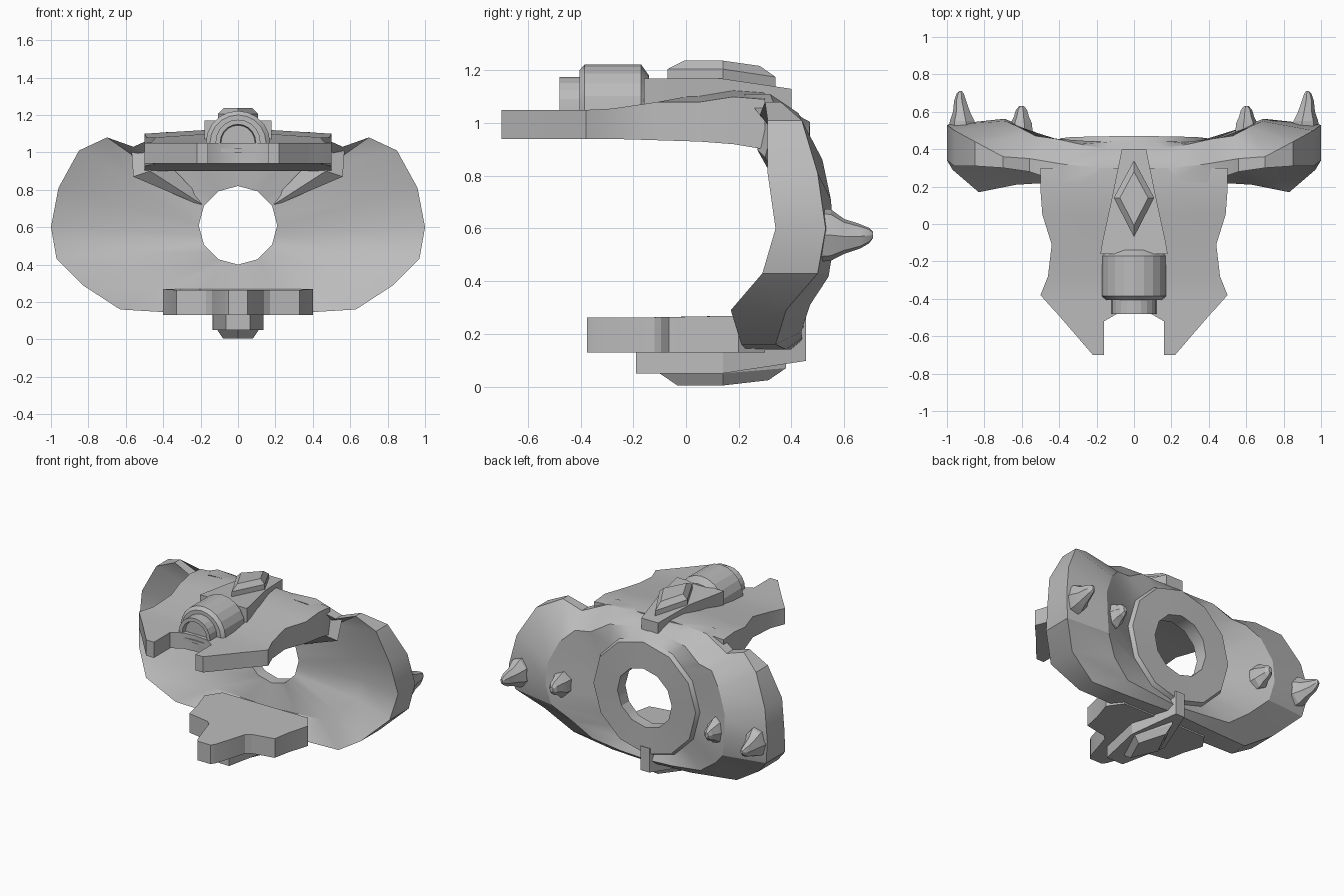
import bpy, bmesh, math
from mathutils import Vector

cube = bpy.data.objects.get("Cube")
if cube:
    bpy.data.objects.remove(cube, do_unlink=True)

grey = bpy.data.materials.new("plain_grey")
grey.use_nodes = True
colour = (0.5, 0.5, 0.5, 1)
grey.diffuse_color = colour
grey.node_tree.nodes["Principled BSDF"].inputs["Base Color"].default_value = colour


def loft(name, sections, cyclic=False, mirror=False, smooth=25):
    """Skin closed sections of equal length; cap the ends unless cyclic."""
    bm = bmesh.new()
    for side in ((1, -1) if mirror else (1,)):
        rings = [[bm.verts.new((x * side, y, z)) for x, y, z in s] for s in sections]
        n = len(rings[0])
        pairs = list(zip(rings, rings[1:]))
        if cyclic:
            pairs.append((rings[-1], rings[0]))
        else:
            bm.faces.new(rings[0])
            bm.faces.new(rings[-1])
        for a, b in pairs:
            for i in range(n):
                j = (i + 1) % n
                bm.faces.new((a[i], a[j], b[j], b[i]))
    if mirror:
        bmesh.ops.remove_doubles(bm, verts=bm.verts, dist=0.0005)
        # Drop the hidden walls where both halves meet
        inside = [f for f in bm.faces if all(abs(v.co.x) < 0.001 for v in f.verts)]
        bmesh.ops.delete(bm, geom=inside, context='FACES')
    bmesh.ops.recalc_face_normals(bm, faces=bm.faces)
    mesh = bpy.data.meshes.new(name)
    bm.to_mesh(mesh)
    bm.free()
    mesh.materials.append(grey)
    obj = bpy.data.objects.new(name, mesh)
    bpy.context.collection.objects.link(obj)
    bpy.ops.object.select_all(action='DESELECT')
    obj.select_set(True)
    bpy.context.view_layer.objects.active = obj
    bpy.ops.object.shade_smooth_by_angle(angle=math.radians(smooth))


def prism(name, half, levels):
    """Mirrored outline (x, y), stacked at heights z(y)."""
    outline = half + [(-x, y) for x, y in reversed(half)]
    loft(name, [[(x, y, z(y)) for x, y in outline] for z in levels])


# Curved back shell with a round hole: half rim as (x, z, front y, back y)
rim = [(0, 1.10, .25, .32), (.2, 1.11, .23, .30), (.38, 1.11, .22, .32),
       (.56, 1.03, .28, .35), (.70, 1.08, .30, .36), (.85, 1.01, .31, .44),
       (.96, .81, .31, .50), (1, .6, .34, .53), (.97, .43, .29, .5),
       (.83, .29, .17, .38), (.63, .16, .21, .34), (.3, .14, .23, .38),
       (0, .14, .22, .40)]
centre = Vector((0, .61))
sections = []
for k in range(24):
    side, i = (1, k) if k <= 12 else (-1, 24 - k)
    x, z, front, back = rim[i]
    a = math.radians(15 * i)
    ray = Vector((math.sin(a), math.cos(a)))
    if i % 2:  # twelve straight sides round the hole
        ray *= math.cos(math.radians(15))
    edge = Vector((x, z))
    lean = .012 * math.cos(a)
    hole, collar, base = (centre + ray * r for r in (.21, .395, .41))
    inner, outer = hole.lerp(edge, .6), base.lerp(edge, .5)
    wing = .065 * math.sin(a) + .02
    pts = [(hole, .37), (inner, .37 * .4 + front * .6 + .06), (edge, front),
           (edge, back), (outer, .43 * .5 + back * .5 + wing),
           (base, .43 + lean), (collar, .458 + lean), (hole, .458 + lean)]
    sections.append([(p.x * side, y, p.y) for p, y in pts])
loft("back_shell", sections, cyclic=True, smooth=30)

# Braces running from the hole to the rear corners of the upper plate
loft("inner_braces", [[(.19, .37, .72), (.21, .38, .72), (.21, .39, .75), (.19, .39, .75)],
                      [(.47, .27, .90), (.56, .30, .87), (.57, .34, 1.02), (.47, .30, 1.04)]],
     mirror=True)

# Upper plate with two forward prongs: (y, inner x, outer x, bottom, top)
rows = [(-.70, .16, .22, .94, 1.05), (-.52, .16, .375, .94, 1.05),
        (-.48, .09, .41, .94, 1.05), (-.47, 0, .42, .94, 1.05),
        (-.38, 0, .5, .94, 1.05), (-.28, 0, .46, .94, 1.055),
        (-.11, 0, .44, .935, 1.08), (.05, 0, .49, .93, 1.11),
        (.18, 0, .5, .92, 1.13), (.30, 0, .5, .9, 1.12)]
loft("upper_plate", [[(a, y, b), (o, y, b), (o, y, t - (.03 if y > 0 else 0)), (a, y, t)]
                     for y, a, o, b, t in rows], mirror=True)

# Lower plate with side ears and a front tongue
prism("lower_plate", [(.05, -.375), (.07, -.345), (.14, -.12), (.17, -.095), (.33, -.065),
                      (.355, .06), (.40, .2), (.33, .30)],
      [lambda y: .13, lambda y: .265 + max(y, -.1) * .02])

# Ridge plate on top and keel plate underneath
prism("top_ridge", [(.18, -.16), (.17, -.1), (.12, .13), (.065, .40)],
      [lambda y: 1.03, lambda y: 1.17 - max(0, y - .2) * .2])
prism("bottom_keel", [(.065, -.19), (.135, .14), (.035, .455)],
      [lambda y: .05 + max(0, y - .14) * .15, lambda y: .14 + max(0, y - .14) * .4])


# Stepped diamond ornaments above and below
def diamond(name, width, y0, y1, levels):
    mid = .14
    result = []
    for scale, z, drop in levels:
        pts = [(0, y0), (width, mid), (0, y1), (-width, mid)]
        result.append([(x * scale, mid + (y - mid) * scale, z + (drop if y == y1 else 0))
                       for x, y in pts])
    loft(name, result)


diamond("top_diamond", .108, -.07, .34,
        [(1, 1.14, -.02), (1, 1.205, -.03), (.7, 1.237, -.02)])
diamond("bottom_diamond", .11, -.1, .38,
        [(1, .08, .04), (1, .05, .02), (.72, .004, .02)])


# Domed housing and its hollow front visor
def arch(y, width, top, base=1.0):
    arc = [math.pi * i / 10 for i in range(11)]
    spring = top - width
    return [(width, y, base)] + [(width * math.cos(a), y, spring + width * math.sin(a))
                                 for a in arc] + [(-width, y, base)]


loft("dome_housing", [arch(-.405, .15, 1.2), arch(-.385, .172, 1.222),
                      arch(-.17, .172, 1.222), arch(-.14, .15, 1.18)], smooth=15)
loft("dome_visor", [arch(-.38, .12, 1.175), arch(-.48, .12, 1.175),
                    arch(-.48, .095, 1.15, 1.02), arch(-.45, .09, 1.145, 1.02)], smooth=15)


# Pairs of horns on the back
def horn(name, stations):
    ring = [math.tau * i / 7 for i in range(7)]
    loft(name, [[(x + .7 * r * math.cos(a), y, z + r * math.sin(a)) for a in ring]
                for x, y, z, r in stations], mirror=True, smooth=20)


horn("outer_horns", [(.91, .44, .575, .11), (.915, .55, .575, .1), (.92, .6, .57, .068),
                     (.928, .66, .57, .048), (.928, .695, .573, .03), (.928, .71, .575, .012)])
horn("inner_horns", [(.6, .44, .57, .1), (.6, .54, .57, .085), (.6, .575, .575, .06),
                     (.6, .61, .575, .045), (.6, .63, .575, .02)])
